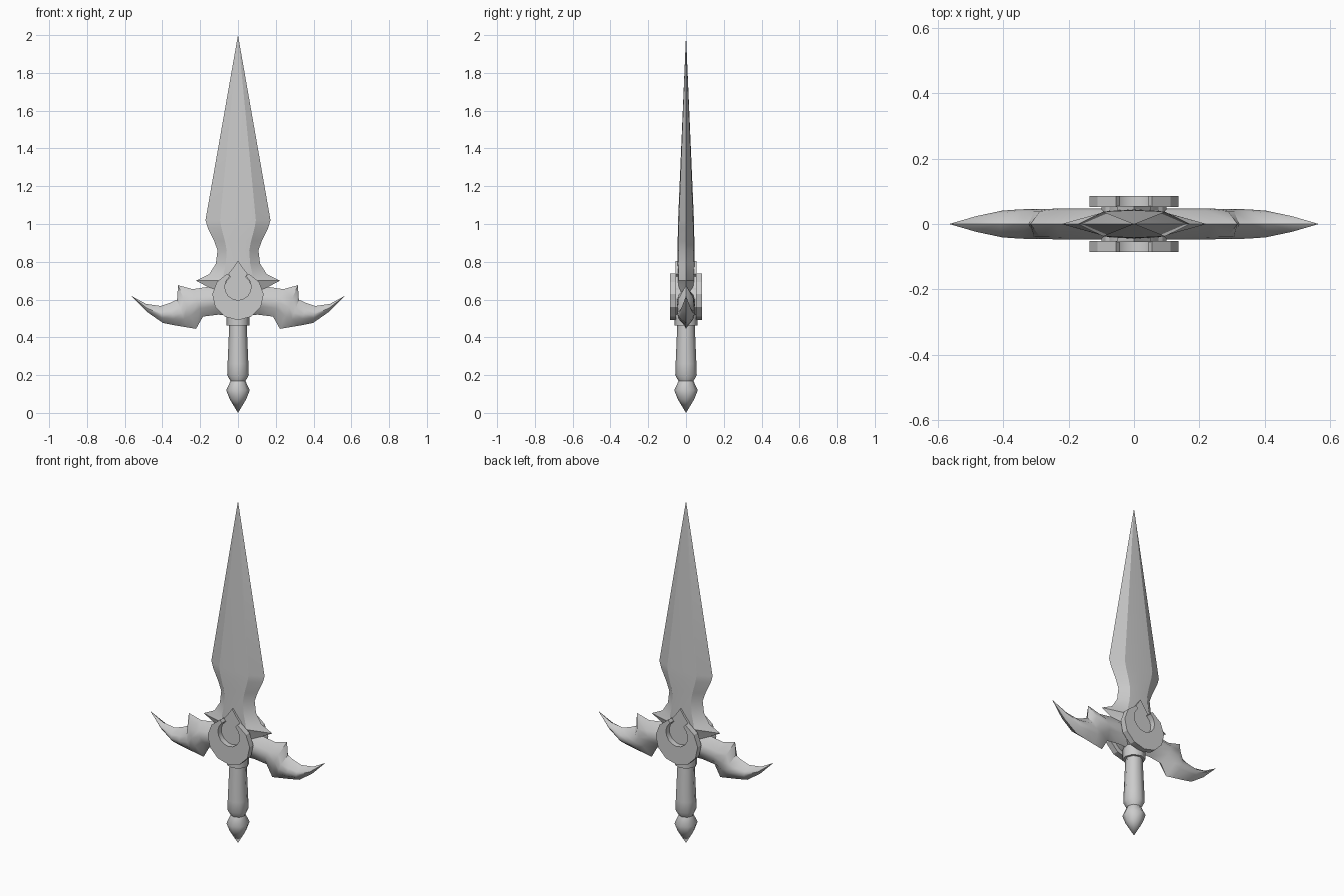
import bpy, math

if "Cube" in bpy.data.objects:
    bpy.data.objects.remove(bpy.data.objects["Cube"], do_unlink=True)

steel = bpy.data.materials.new("grey steel")
steel.use_nodes = True
GREY = (0.6, 0.6, 0.6, 1)
steel.diffuse_color = GREY
steel.node_tree.nodes["Principled BSDF"].inputs["Base Color"].default_value = GREY


def make(name, verts, faces, smooth=30, mirror=None):
    me = bpy.data.meshes.new(name)
    me.from_pydata(verts, [], faces)
    me.materials.append(steel)
    ob = bpy.data.objects.new(name, me)
    bpy.context.collection.objects.link(ob)
    bpy.ops.object.select_all(action='DESELECT')
    ob.select_set(True)
    bpy.context.view_layer.objects.active = ob
    bpy.ops.object.mode_set(mode='EDIT')
    bpy.ops.mesh.select_all(action='SELECT')
    bpy.ops.mesh.remove_doubles(threshold=0.0001)
    bpy.ops.mesh.normals_make_consistent(inside=False)
    bpy.ops.object.mode_set(mode='OBJECT')
    if mirror is not None:
        mod = ob.modifiers.new("Mirror", 'MIRROR')
        mod.use_axis = (mirror == 'X', mirror == 'Y', False)
        mod.merge_threshold = 0.0005
        bpy.ops.object.modifier_apply(modifier=mod.name)
    bpy.ops.object.shade_smooth_by_angle(angle=math.radians(smooth))
    return ob


def loft(name, rings, cap_start=True, cap_end=True, **kw):
    """Skin a list of equally long closed rings."""
    n = len(rings[0])
    verts = [p for r in rings for p in r]
    faces = [(i*n + j, i*n + (j+1) % n, (i+1)*n + (j+1) % n, (i+1)*n + j)
             for i in range(len(rings)-1) for j in range(n)]
    if cap_start:
        faces.append(tuple(range(n)))
    if cap_end:
        faces.append(tuple(range(len(verts)-n, len(verts))))
    return make(name, verts, faces, **kw)


def plate(name, outline, y0, y1, **kw):
    """Extrude an x-z outline between two depths."""
    return loft(name, [[(x, y, z) for x, z in outline] for y in (y0, y1)], **kw)


def turned(name, profile, sides=8):
    """Stack polygonal rings given as (radius, z)."""
    rings = []
    for r, z in profile:
        rings.append([(r*math.cos(2*math.pi*k/sides), r*math.sin(2*math.pi*k/sides), z)
                      for k in range(sides)])
    return loft(name, rings, cap_end=profile[-1][0] > 0.001,
                cap_start=profile[0][0] > 0.001, smooth=50)


# Blade: bevelled section with a flared foot, (z, half width, half thickness, flat share)
blade_rows = [(0.60, 0.10, 0.045, 0.5), (0.667, 0.16, 0.045, 0.4), (0.70, 0.222, 0.045, 0.35),
              (0.735, 0.152, 0.045, 0.5), (0.79, 0.117, 0.045, 0.55), (0.86, 0.108, 0.044, 0.55),
              (0.91, 0.126, 0.044, 0.55), (0.98, 0.16, 0.043, 0.55), (1.02, 0.172, 0.042, 0.55),
              (2.0, 0, 0, 0.55)]
loft("blade", [[(w, 0, z), (w*f, t*.9, z), (0, t, z), (-w*f, t*.9, z),
                (-w, 0, z), (-w*f, -t*.9, z), (0, -t, z), (w*f, -t*.9, z)]
               for z, w, t, f in blade_rows], cap_end=False, smooth=20)

# Winged guard: sections from the middle to the tip, (top x, top z, bottom x, bottom z, half thickness)
guard_rows = [(0, .67, 0, .515, .048), (.16, .667, .106, .52, .048), (.24, .655, .185, .51, .048),
              (.317, .676, .222, .445, .046), (.322, .60, .27, .453, .046),
              (.365, .58, .33, .463, .045), (.41, .566, .397, .476, .041),
              (.487, .577, .48, .534, .024), (.566, .62, .566, .62, 0)]
rings = []
for tx, tz, bx, bz, t in guard_rows:
    ring = []
    for s, y in ((0, 0), (.3, -t*.85), (.5, -t), (.7, -t*.85), (1, 0), (.7, t*.85), (.5, t), (.3, t*.85)):
        ring.append((tx + (bx-tx)*s, y, tz + (bz-tz)*s))
    rings.append(ring)
loft("winged_guard", rings, cap_start=False, cap_end=False, smooth=40, mirror='X')

# Crescent medallion on both faces: outer arc, then inner arc back
crescent = []
for k in range(11):
    a = math.radians(66 - k*(312/10))
    crescent.append((0.136*math.cos(a), 0.62 + 0.129*math.sin(a)))
for k in range(13):
    a = math.radians(128 + k*(284/12))
    crescent.append((0.07*math.cos(a), 0.667 + 0.07*math.sin(a)))
n = 24
plate("crescent_medallion", crescent, -0.052, -0.086, mirror='Y')

# Pointed drop set inside the crescent
drop = [(0, .805), (.028, .765), (.052, .735), (.04, .722), (.06, .70), (.075, .66), (.055, .61), (0, .585)]
drop += [(-x, z) for x, z in drop[-2:0:-1]]
plate("pointed_drop", drop, -0.055, 0.055)

# Boss joining both medallions through the guard
boss = [(0.1*math.cos(math.pi*k/6), 0.605 + 0.09*math.sin(math.pi*k/6)) for k in range(12)]
plate("medallion_boss", boss, -0.054, 0.054)

# Handle parts
turned("collar", [(0.06, 0.462), (0.06, 0.54)])
turned("grip", [(0.038, 0.165), (0.057, 0.20), (0.055, 0.26), (0.046, 0.47)])
turned("pommel", [(0.0, 0.0), (0.045, 0.075), (0.062, 0.12), (0.04, 0.168)])
